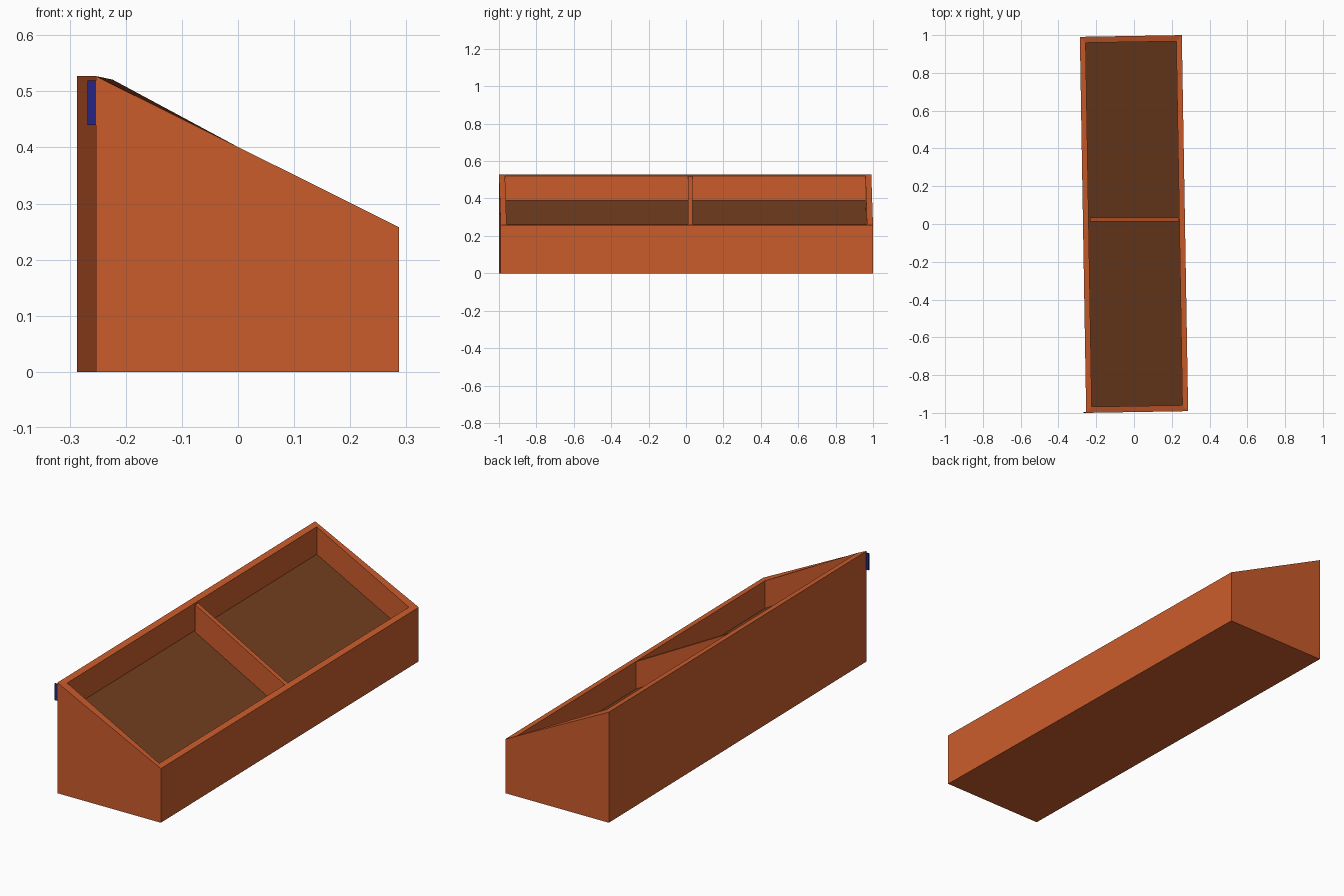
import bpy, bmesh, math
from mathutils import Matrix

if "Cube" in bpy.data.objects:
    bpy.data.objects.remove(bpy.data.objects["Cube"])

ANGLE = math.asin(0.0168)          # the box stands slightly turned
HW, HL = 0.27, 0.9955              # outer half width / half length
IW, IL = 0.24, 0.9635              # inner half width / half length
SINK = 0.131                       # depth of the recessed panel


def material(name, rgb):
    m = bpy.data.materials.new(name)
    m.diffuse_color = (*rgb, 1)
    m.use_nodes = True
    m.node_tree.nodes["Principled BSDF"].inputs["Base Color"].default_value = m.diffuse_color
    return m


orange = material("terracotta_orange", (0.595, 0.107, 0.025))
brown = material("dark_brown", (0.168, 0.049, 0.0135))
blue = material("navy_blue", (0.018, 0.018, 0.224))


def add_object(name, bm, mats, turn=0.0):
    bmesh.ops.rotate(bm, verts=bm.verts, matrix=Matrix.Rotation(turn, 3, 'Z'))
    bmesh.ops.recalc_face_normals(bm, faces=bm.faces)
    me = bpy.data.meshes.new(name)
    bm.to_mesh(me)
    bm.free()
    for m in mats:
        me.materials.append(m)
    ob = bpy.data.objects.new(name, me)
    bpy.context.collection.objects.link(ob)
    return ob


def ring(bm, w, l, z_back, z_front):
    """Rectangle of verts, high on the -x side and low on the +x side."""
    return [bm.verts.new((x, y, z)) for x, y, z in
            ((-w, -l, z_back), (w, -l, z_front), (w, l, z_front), (-w, l, z_back))]


def bridge(bm, a, b):
    for i in range(4):
        j = (i + 1) % 4
        bm.faces.new((a[i], a[j], b[j], b[i]))


# Sloped box: base, outer walls, rim, inner walls and recessed brown panel
bm = bmesh.new()
base = ring(bm, HW, HL, 0, 0)
rim_out = ring(bm, HW, HL, 0.527, 0.258)
rim_in = ring(bm, IW, IL, 0.521, 0.263)
panel = ring(bm, IW, IL, 0.521 - SINK, 0.263 - SINK)
bm.faces.new(base[::-1])
for lower, upper in ((base, rim_out), (rim_out, rim_in), (rim_in, panel)):
    bridge(bm, lower, upper)
bm.faces.new(panel).material_index = 1
add_object("sloped_box", bm, (orange, brown), ANGLE)

# Divider across the middle, following the slope
bm = bmesh.new()
x0, x1, yc, t = -0.234, 0.239, 0.023, 0.011
sides = []
for y in (yc - t, yc + t):
    sides.append([bm.verts.new(p) for p in
                  ((x0, y, 0.38), (x1, y, 0.12), (x1, y, 0.262), (x0, y, 0.517))])
bm.faces.new(sides[0])
bm.faces.new(sides[1][::-1])
bridge(bm, sides[0], sides[1])
add_object("divider", bm, (orange,))

# Small blue tab on the tall back wall
bm = bmesh.new()
bmesh.ops.create_cube(bm, size=1)
bmesh.ops.scale(bm, verts=bm.verts, vec=(0.015, 0.006, 0.079))
bmesh.ops.translate(bm, verts=bm.verts, vec=(-0.2605, -0.997, 0.4795))
add_object("back_tab", bm, (blue,))
